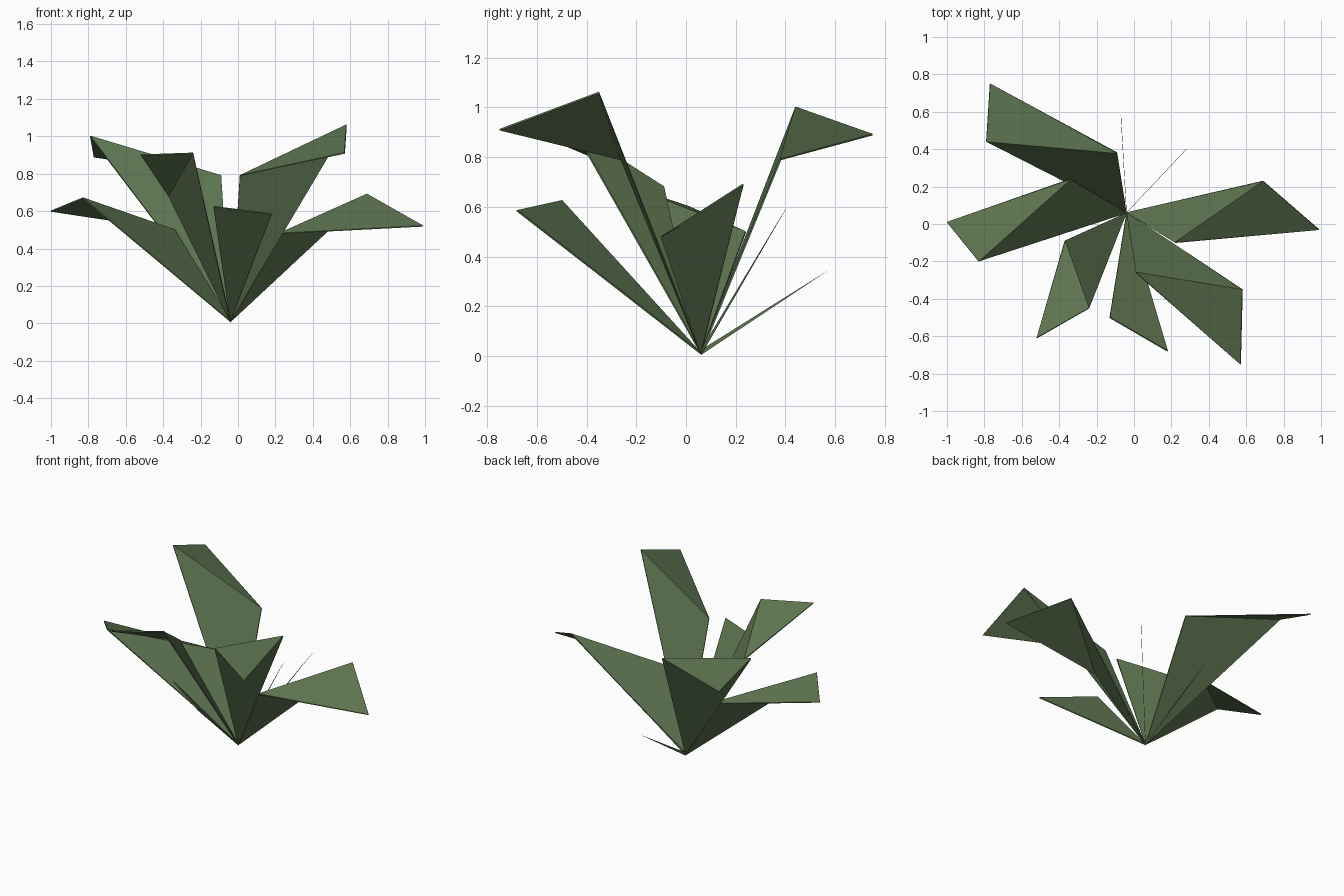
import bpy
from mathutils import Vector

if "Cube" in bpy.data.objects:
    bpy.data.objects.remove(bpy.data.objects["Cube"])

green = bpy.data.materials.new("leaf_green")
green.diffuse_color = (0.11, 0.175, 0.08, 1)
green.use_nodes = True
green.node_tree.nodes["Principled BSDF"].inputs["Base Color"].default_value = green.diffuse_color

ROOT = Vector((-0.04, 0.06, 0.01))


def sheet(name, verts, faces, thickness):
    """Thin flat-shaded sheet from a few points."""
    mesh = bpy.data.meshes.new(name)
    mesh.from_pydata([tuple(v) for v in verts], [], faces)
    mesh.materials.append(green)
    obj = bpy.data.objects.new(name, mesh)
    bpy.context.collection.objects.link(obj)
    solid = obj.modifiers.new("thickness", 'SOLIDIFY')
    solid.thickness = thickness
    solid.offset = 0
    return obj


# Folded leaves: high shoulder, low shoulder, drooping tip
leaves = {
    "back_left_leaf": ((-0.79, 0.44, 1.0), (-0.09, 0.38, 0.79), (-0.77, 0.75, 0.89)),
    "left_leaf": ((-0.83, -0.20, 0.67), (-0.34, 0.24, 0.50), (-1.0, 0.01, 0.60)),
    "front_left_leaf": ((-0.24, -0.45, 0.91), (-0.37, -0.09, 0.68), (-0.52, -0.61, 0.90)),
    "front_right_leaf": ((0.58, -0.35, 1.06), (0.01, -0.26, 0.79), (0.57, -0.75, 0.91)),
    "right_leaf": ((0.69, 0.23, 0.69), (0.22, -0.10, 0.48), (0.99, -0.03, 0.52)),
    "front_leaf": ((-0.13, -0.50, 0.625), (0.07, -0.31, 0.298), (0.18, -0.68, 0.585)),
}
for name, (high, low, tip) in leaves.items():
    sheet(name, (ROOT, high, low, tip), [(0, 1, 2), (1, 3, 2)], 0.007)

# Narrow upright shoots at the back
for name, tip in (("back_shoot", (-0.07, 0.58, 0.35)),
                  ("back_right_shoot", (0.28, 0.40, 0.59))):
    side = Vector((0, 0, 0.015))
    sheet(name, (ROOT - side * 0.4, ROOT + side, tip), [(0, 1, 2)], 0.002)
